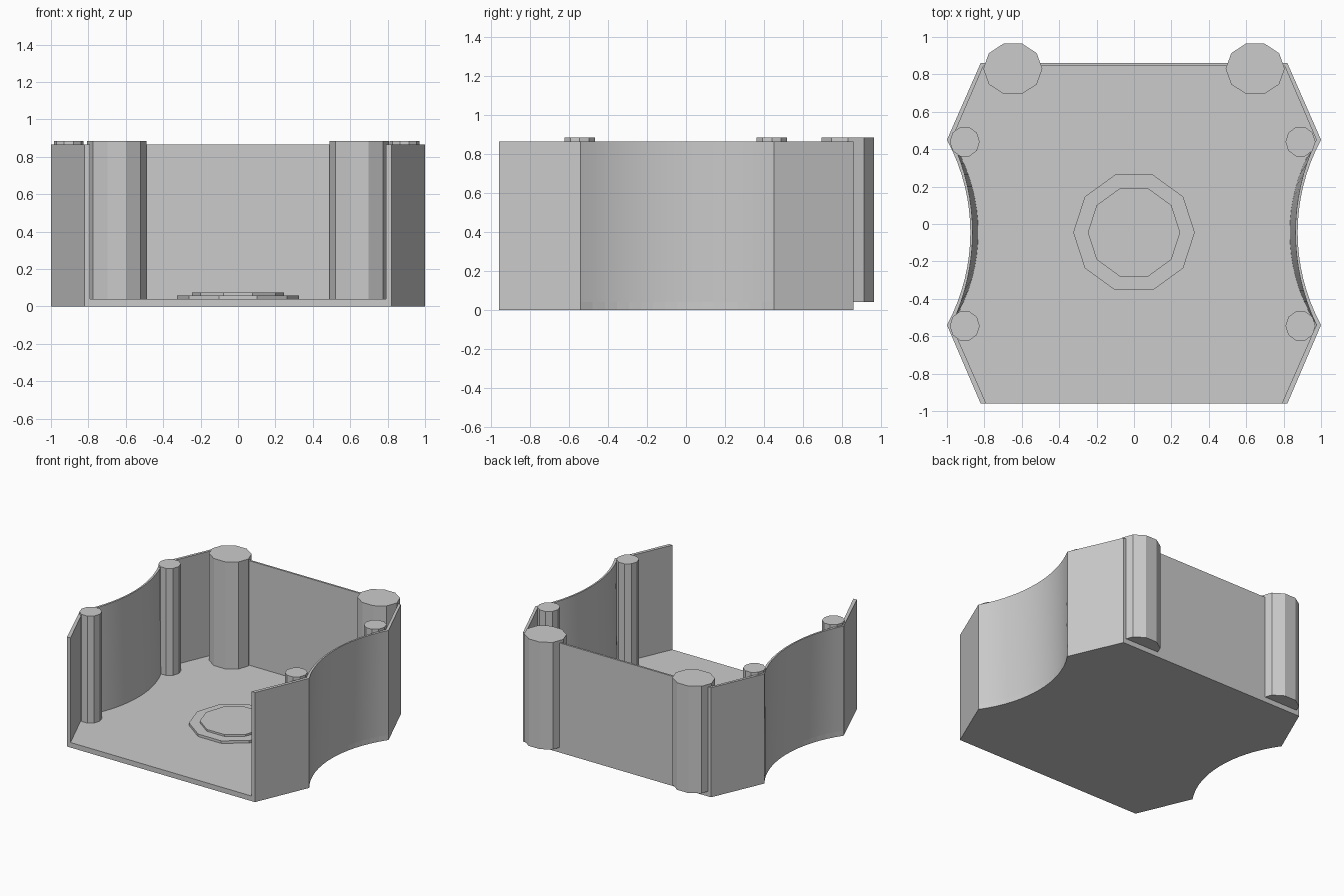
import bpy, bmesh, math

if "Cube" in bpy.data.objects:
    bpy.data.objects.remove(bpy.data.objects["Cube"])

FLOOR_Z, WALL_Z, POST_Z = 0.04, 0.865, 0.885
MID_Y, HALF = -0.045, 0.495
STEPS = 16


def make_object(name, bm):
    bmesh.ops.recalc_face_normals(bm, faces=bm.faces)
    mesh = bpy.data.meshes.new(name)
    bm.to_mesh(mesh)
    bm.free()
    ob = bpy.data.objects.new(name, mesh)
    bpy.context.collection.objects.link(ob)
    return ob


def outline(sag, inner=False):
    """Left front corner, round the back, to the right front corner."""
    edge = 0.975 if inner else 1.0
    depth = sag + (0.012 - 0.025 if inner else 0)
    radius = (HALF ** 2 + depth ** 2) / (2 * depth)
    right = [(0.79 if inner else 0.82, -0.96)]
    for i in range(STEPS + 1):
        d = HALF * (2 * i / STEPS - 1)
        bow = math.sqrt(radius ** 2 - d ** 2) - (radius - depth)
        right.append((edge - bow, MID_Y + d))
    right.append((0.805, 0.845) if inner else (0.82, 0.86))
    return [(-x, y) for x, y in right] + right[::-1]


# Floor slab with a scoop in each side
bm = bmesh.new()
pts = outline(0.155)
low = [bm.verts.new((x, y, 0)) for x, y in pts]
high = [bm.verts.new((x, y, FLOOR_Z)) for x, y in pts]
bm.faces.new(low)
bm.faces.new(high)
for i in range(len(pts)):
    j = (i + 1) % len(pts)
    bm.faces.new((low[i], low[j], high[j], high[i]))
make_object("floor", bm)

# Thin wall, open at the front, scooped sides leaning slightly outward
bm = bmesh.new()
loops = [(outline(0.155), FLOOR_Z), (outline(0.125), WALL_Z),
         (outline(0.125, True), WALL_Z), (outline(0.155, True), FLOOR_Z)]
rows = [[bm.verts.new((x, y, z)) for x, y in p] for p, z in loops]
for k in range(4):
    a, b = rows[k], rows[(k + 1) % 4]
    for i in range(len(a) - 1):
        bm.faces.new((a[i], a[i + 1], b[i + 1], b[i]))
bm.faces.new([r[0] for r in rows])
bm.faces.new([r[-1] for r in rows])
wall = make_object("wall", bm)
bpy.context.view_layer.objects.active = wall
wall.select_set(True)
bpy.ops.object.shade_smooth_by_angle(angle=math.radians(20))
wall.select_set(False)


def prism(name, x, y, rx, ry, z0, z1, sides=10):
    bm = bmesh.new()
    ring = [(x + rx * math.cos(2 * math.pi * i / sides),
             y + ry * math.sin(2 * math.pi * i / sides)) for i in range(sides)]
    face = bm.faces.new([bm.verts.new((px, py, z0)) for px, py in ring])
    ext = bmesh.ops.extrude_face_region(bm, geom=[face], use_keep_orig=True)
    for v in ext["geom"]:
        if isinstance(v, bmesh.types.BMVert):
            v.co.z = z1
    return make_object(name, bm)


# Corner towers and slim side posts
for side, label in ((-1, "left"), (1, "right")):
    prism(f"{label}_back_tower", side * 0.648, 0.83, 0.158, 0.142, FLOOR_Z, POST_Z)
    x = -0.905 if side < 0 else 0.89
    for y, end in ((-0.545, "front"), (0.44, "back")):
        prism(f"{label}_{end}_post", x, y, 0.08, 0.082, FLOOR_Z, POST_Z)

# Stepped disc in the middle of the floor
prism("disc_base", 0, MID_Y, 0.325, 0.325, FLOOR_Z, 0.06)
prism("disc_top", 0, MID_Y, 0.247, 0.247, 0.06, 0.075)
